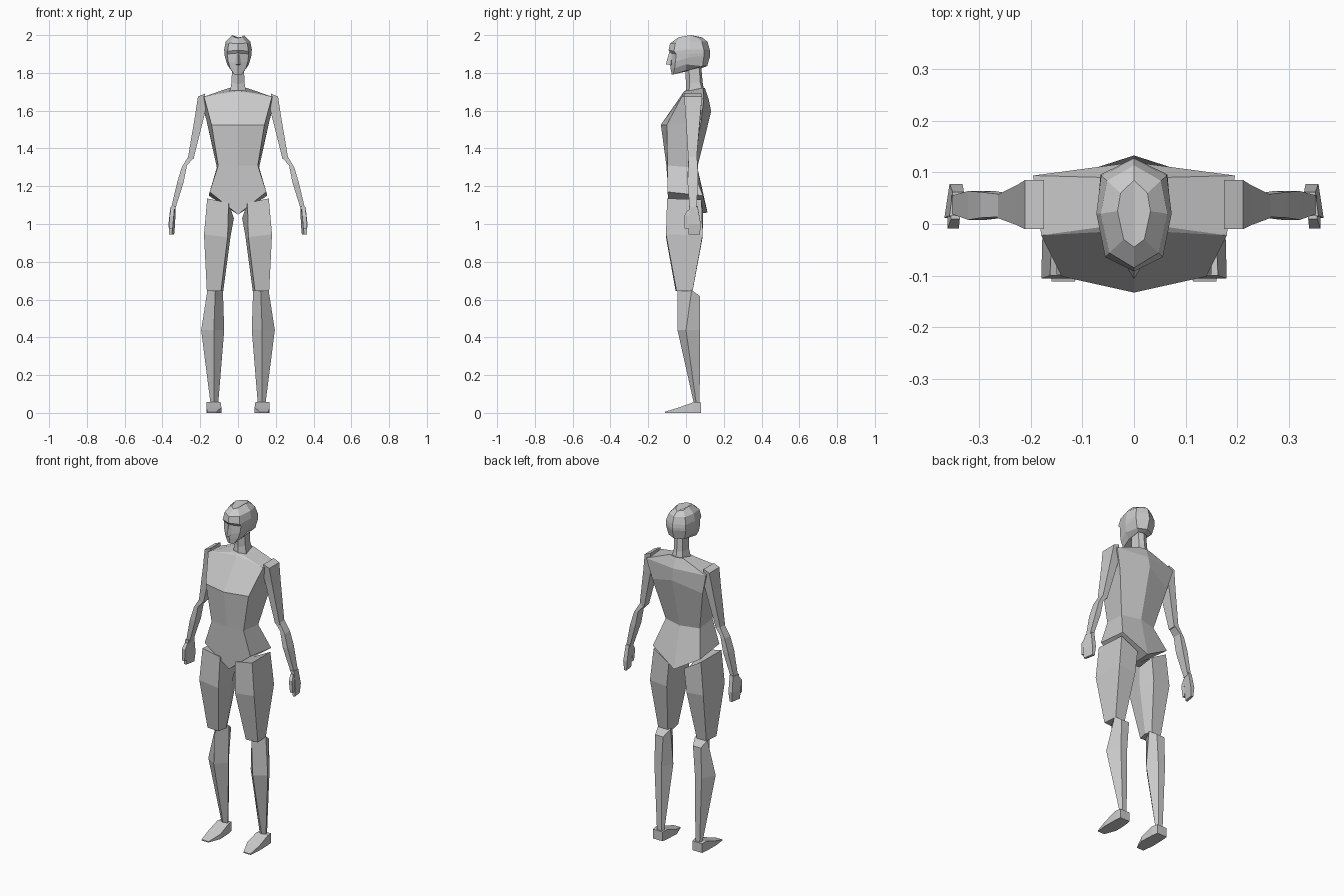
import bpy, bmesh

grey = bpy.data.materials.new("plain grey")
grey.diffuse_color = (0.6, 0.6, 0.6, 1)


def loft(name, rings, half=False):
    """Skin a stack of rings, cap the ends and mirror across x.
    half=True: rings run from front centre to back centre and are welded."""
    bm = bmesh.new()
    rows = [[bm.verts.new(p) for p in r] for r in rings]
    n = len(rings[0])
    for a, b in zip(rows, rows[1:]):
        for i in range(n - 1 if half else n):
            j = (i + 1) % n
            bm.faces.new((a[i], a[j], b[j], b[i]))
    bm.faces.new(rows[0])
    bm.faces.new(rows[-1])
    dup = bmesh.ops.duplicate(bm, geom=bm.verts[:] + bm.edges[:] + bm.faces[:])
    for v in dup["geom"]:
        if isinstance(v, bmesh.types.BMVert):
            v.co.x = -v.co.x
    if half:
        bmesh.ops.remove_doubles(bm, verts=bm.verts[:], dist=0.0005)
    bmesh.ops.recalc_face_normals(bm, faces=bm.faces[:])
    me = bpy.data.meshes.new(name)
    bm.to_mesh(me)
    bm.free()
    me.materials.append(grey)
    ob = bpy.data.objects.new(name, me)
    bpy.context.collection.objects.link(ob)
    return ob


def level(z, *pts):
    return [(x, y, z) for x, y in pts]


def box(z, x0, x1, y0, y1):
    return level(z, (x0, y0), (x1, y0), (x1, y1), (x0, y1))


# torso: front centre, front corner, back corner, back centre
loft("torso", [
    [(0, -.085, 1.05), (.15, -.098, 1.17), (.155, .09, 1.15), (0, .114, 1.06)],
    [(0, -.104, 1.31), (.105, -.098, 1.31), (.112, .03, 1.30), (0, .06, 1.30)],
    [(0, -.133, 1.525), (.14, -.102, 1.525), (.165, .08, 1.54), (0, .133, 1.595)],
    [(0, -.012, 1.70), (.18, -.022, 1.675), (.196, .094, 1.66), (0, .12, 1.66)],
    [(0, -.008, 1.705), (.05, -.004, 1.70), (.045, .09, 1.72), (0, .10, 1.72)],
], half=True)

# neck
loft("neck", [
    [(0, .0, 1.69), (.045, .015, 1.69), (.035, .085, 1.71), (0, .095, 1.71)],
    [(0, .0, 1.74), (.034, .02, 1.75), (.028, .075, 1.75), (0, .088, 1.75)],
    [(0, -.005, 1.83), (.032, .015, 1.83), (.028, .07, 1.84), (0, .08, 1.84)],
], half=True)

# head: front centre, cheek, side, back corner, back centre
loft("head", [
    [(0, -.075, 1.79), (.02, -.068, 1.792), (.035, .0, 1.812), (.03, .07, 1.828), (0, .09, 1.828)],
    [(0, -.082, 1.825), (.042, -.06, 1.825), (.057, .0, 1.845), (.052, .088, 1.836), (0, .112, 1.836)],
    [(0, -.085, 1.85), (.052, -.056, 1.86), (.068, .01, 1.88), (.065, .095, 1.89), (0, .128, 1.89)],
    [(0, -.082, 1.905), (.056, -.052, 1.90), (.072, .015, 1.90), (.065, .096, 1.905), (0, .128, 1.905)],
    [(0, -.092, 1.92), (.056, -.064, 1.915), (.073, .02, 1.925), (.064, .094, 1.925), (0, .125, 1.925)],
    [(0, -.085, 1.955), (.048, -.056, 1.958), (.065, .02, 1.965), (.052, .084, 1.965), (0, .114, 1.965)],
    [(0, -.045, 1.985), (.02, -.03, 1.99), (.032, .025, 2.0), (.026, .06, 1.99), (0, .085, 1.988)],
], half=True)

# nose
loft("nose", [
    [(0, -.107, 1.845), (.016, -.08, 1.842), (0, -.07, 1.842)],
    [(0, -.088, 1.912), (.008, -.075, 1.912), (0, -.07, 1.912)],
], half=True)

# legs: front outer, front inner, inner, back inner, back outer
loft("thigh", [
    level(.645, (.165, -.05), (.09, -.055), (.078, .0), (.095, .035), (.158, .035)),
    [(.18, -.106, .945), (.055, -.106, .93), (.04, .0, .93), (.065, .088, .93), (.175, .088, .94)],
    [(.163, -.1, 1.135), (.05, -.097, 1.112), (.022, .02, 1.03), (.05, .09, 1.07), (.155, .082, 1.13)],
])

# calves: shin ridge, outer, back outer, back inner, inner
loft("calf", [
    level(.045, (.127, .043), (.145, .055), (.14, .072), (.112, .072), (.105, .055)),
    level(.438, (.128, -.045), (.195, .0), (.155, .075), (.11, .073), (.073, .015)),
    [(.12, -.045, .65), (.162, .03, .65), (.15, .075, .617), (.098, .075, .617), (.08, .03, .65)],
])

# feet: heel, instep, toe, lofted along y
loft("foot", [
    [(x, y, z) for x, z in ((xi, 0), (xo, 0), (xo, h), (xi, h))]
    for y, xi, xo, h in ((.08, .098, .162, .055), (.042, .092, .166, .057),
                         (-.04, .088, .168, .028), (-.112, .115, .16, .006))
])

# arms
loft("upper_arm", [
    box(1.345, .235, .266, .012, .056),
    [(.172, .0, 1.60), (.228, -.002, 1.57), (.228, .075, 1.57), (.172, .08, 1.60)],
    [(.175, -.01, 1.69), (.212, -.01, 1.675), (.212, .085, 1.675), (.175, .085, 1.69)],
])
loft("forearm", [
    box(1.08, .332, .355, .02, .055),
    box(1.22, .288, .322, .008, .064),
    [(.27, .01, 1.31), (.298, .012, 1.30), (.298, .062, 1.30), (.27, .064, 1.31)],
    [(.235, .014, 1.35), (.262, .014, 1.36), (.262, .058, 1.36), (.235, .058, 1.35)],
])

# hands
loft("hand", [
    [(.35, .014, .945), (.364, .014, .945), (.354, .074, .945), (.338, .074, .945)],
    [(.345, .012, 1.0), (.368, .012, 1.0), (.358, .078, 1.0), (.333, .078, 1.0)],
    [(.335, .016, 1.095), (.358, .016, 1.09), (.352, .062, 1.09), (.33, .062, 1.095)],
])
loft("thumb", [
    box(.975, .346, .362, -.007, .012),
    box(1.045, .34, .362, -.009, .014),
    box(1.075, .338, .355, .01, .03),
])
